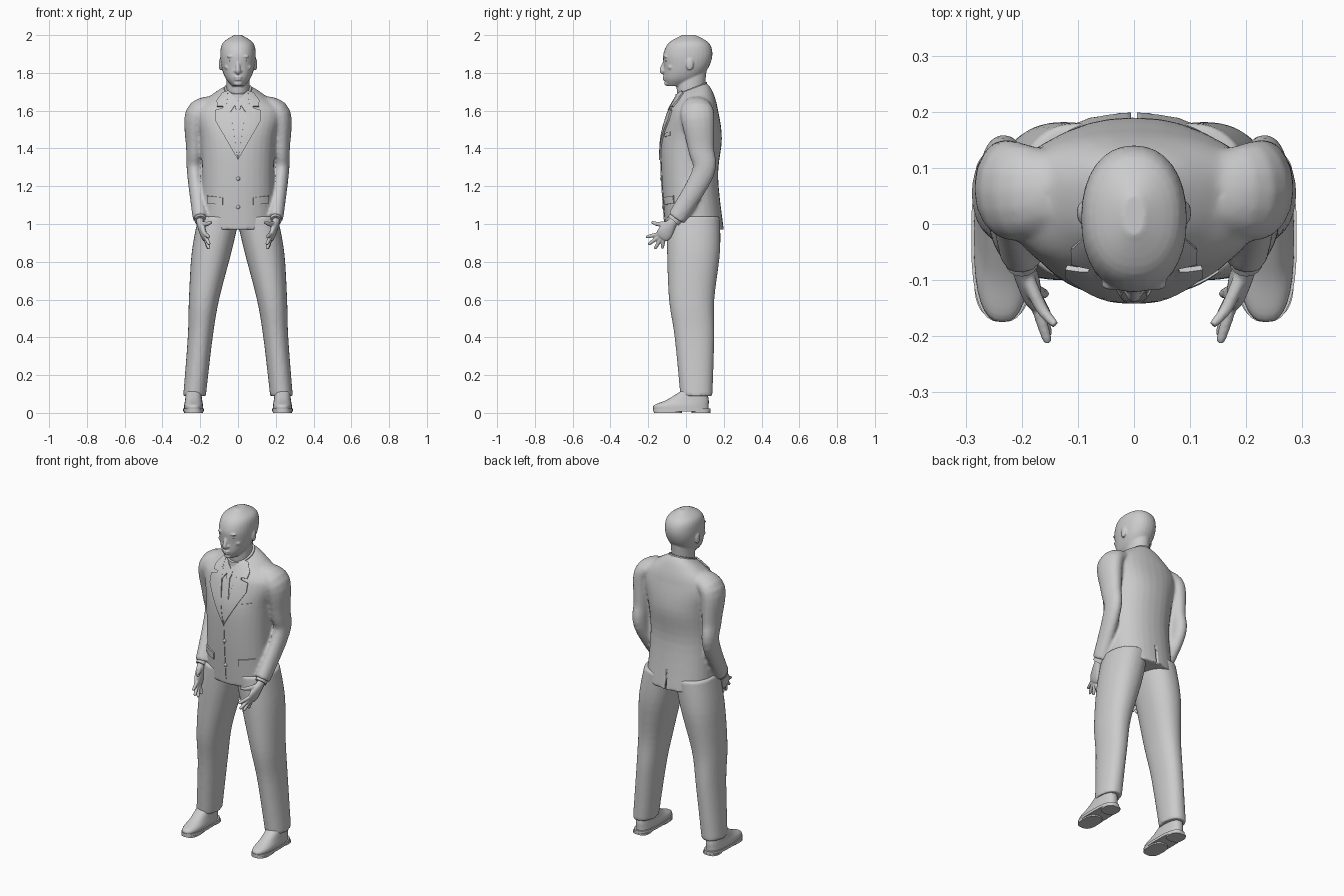
import bpy, bmesh
from math import cos, sin, pi, copysign
from mathutils import Vector, Matrix
from mathutils.bvhtree import BVHTree

default_cube = bpy.data.objects.get("Cube")
if default_cube:
    bpy.data.objects.remove(default_cube)

shade = (0.6, 0.6, 0.6, 1)
grey = bpy.data.materials.new("plain_grey")
grey.use_nodes = True
grey.diffuse_color = shade
grey.node_tree.nodes["Principled BSDF"].inputs["Base Color"].default_value = shade


def flow(rows, steps):
    """Smooth curve of rows passing through the given rows."""
    rows = [Vector(row) for row in rows]
    last = len(rows) - 1
    result = []
    for i in range(last):
        before, start, end, after = rows[max(i - 1, 0)], rows[i], rows[i + 1], rows[min(i + 2, last)]
        for k in range(steps):
            t = k / steps
            leave, arrive = (end - before) / 2, (after - start) / 2
            bend = (start - end) * 2 + leave + arrive
            result.append(start + leave * t + (end - start - leave - bend) * t * t + bend * t ** 3)
    return result + [rows[last]]


def skin(bm, rings):
    """Bridge rings of points and cap both ends."""
    loops = [[bm.verts.new(point) for point in ring] for ring in rings]
    for low, high in zip(loops, loops[1:]):
        for i in range(len(low)):
            bm.faces.new((low[i - 1], low[i], high[i], high[i - 1]))
    bm.faces.new(loops[0])
    bm.faces.new(loops[-1])


def oval(centre, across, along, power, sides):
    def bulge(value):
        return copysign(abs(value) ** (2 / power), value)
    angles = [2 * pi * i / sides for i in range(sides)]
    return [centre + across * bulge(cos(a)) + along * bulge(sin(a)) for a in angles]


def stack(bm, rows, middle=0, power=2.2, steps=5, tilt=lambda z: 0):
    """Level sections, each with z, front, back and half width, and maybe its own middle."""
    rings = []
    for z, front, back, half, *own in flow(rows, steps):
        depth = (back - front) / 2
        centre = Vector((own[0] if own else middle, front + depth, z))
        rings.append(oval(centre, Vector((half, 0, 0)), Vector((0, depth, depth * tilt(z))), power, 32))
    skin(bm, rings)


def limb(bm, rows, sides=16, steps=5):
    """Limb through points, each with x, y, z, sideways and forward thickness."""
    rows = flow(rows, steps)
    points = [row.to_3d() for row in rows]
    rings = []
    for i, point in enumerate(points):
        ahead, behind = points[min(i + 1, len(points) - 1)], points[max(i - 1, 0)]
        course = (ahead - behind).normalized()
        across = (Vector((1, 0, 0)) - course * course.x).normalized()
        rings.append(oval(point, across * rows[i][3], course.cross(across) * rows[i][4], 2, sides))
    skin(bm, rings)


def ball(bm, centre, size):
    place = Matrix.Translation(centre) @ Matrix.Diagonal((*size, 1))
    bmesh.ops.create_uvsphere(bm, u_segments=16, v_segments=10, radius=1, matrix=place)


def mirror_copy(bm):
    """Repeat everything built so far on the other side."""
    copy = bmesh.ops.duplicate(bm, geom=bm.verts[:] + bm.edges[:] + bm.faces[:])
    for item in copy["geom"]:
        if isinstance(item, bmesh.types.BMVert):
            item.co.x = -item.co.x


def finish(name, bm, voxel=0, soften=0):
    bmesh.ops.recalc_face_normals(bm, faces=bm.faces)
    mesh = bpy.data.meshes.new(name)
    bm.to_mesh(mesh)
    bm.free()
    mesh.materials.append(grey)
    part = bpy.data.objects.new(name, mesh)
    bpy.context.collection.objects.link(part)
    bpy.ops.object.select_all(action="DESELECT")
    part.select_set(True)
    bpy.context.view_layer.objects.active = part
    bpy.ops.object.shade_smooth_by_angle(angle=0.7)
    if voxel:
        blend = part.modifiers.new("blend", "REMESH")
        blend.mode, blend.voxel_size, blend.use_smooth_shade = "VOXEL", voxel, True
        smooth = part.modifiers.new("soften", "SMOOTH")
        smooth.iterations = soften
    return part


# Jacket: torso and sleeves blended into one body
bm = bmesh.new()
limb(bm, [(.14, .06, 1.63, .05, .07), (.22, .06, 1.58, .06, .09), (.23, .08, 1.4, .045, .07),
          (.23, .09, 1.27, .04, .06), (.2, -.05, 1.03, .04, .05)])
mirror_copy(bm)
stack(bm, [(.97, -.11, .2, .2), (1.25, -.13, .17, .19), (1.45, -.13, .19, .2), (1.6, -.09, .17, .23),
           (1.68, -.06, .14, .14), (1.72, -.04, .11, .07)], tilt=lambda z: max(0, z - 1.6) * 3)
jacket = finish("jacket", bm, voxel=.009, soften=4)

# Back vent, cut out of the jacket hem
bm = bmesh.new()
slot = Matrix.Translation((0, .21, 1.03)) @ Matrix.Diagonal((.01, .05, .16, 1))
bmesh.ops.create_cube(bm, size=1, matrix=slot)
cutter = finish("vent_cutter", bm)
cutter.hide_render = True
cutter.hide_set(True)
vent = jacket.modifiers.new("vent", "BOOLEAN")
vent.object, vent.operation = cutter, "DIFFERENCE"

bpy.context.view_layer.update()
cloth = BVHTree.FromObject(jacket, bpy.context.evaluated_depsgraph_get())


def patch(name, outline, thick, pair=False):
    """Plate with an x, z outline, laid on the front of the jacket."""
    bm = bmesh.new()
    bm.faces.new([bm.verts.new((x, -1, z)) for x, z in outline])
    bmesh.ops.triangulate(bm, faces=bm.faces)
    for _ in range(3):
        bmesh.ops.subdivide_edges(bm, edges=bm.edges, cuts=1, use_grid_fill=True)
    raised = bmesh.ops.extrude_face_region(bm, geom=bm.faces[:], use_keep_orig=True)["geom"]
    raised = {item for item in raised if isinstance(item, bmesh.types.BMVert)}
    for vert in bm.verts:
        hit, normal, _, _ = cloth.ray_cast(vert.co, Vector((0, 1, 0)))
        lift = thick if vert in raised else -.002
        vert.co = hit + normal * lift if hit else Vector((vert.co.x, -.03 - lift, vert.co.z))
    if pair:
        mirror_copy(bm)
    finish(name, bm)


# Shirt, tie, lapels and pockets
patch("shirt_front", [(-.06, 1.68), (0, 1.36), (.06, 1.68)], .002)
patch("tie", [(-.01, 1.6), (-.03, 1.43), (0, 1.36), (.03, 1.43), (.01, 1.6)], .007)
patch("tie_knot", [(-.02, 1.65), (-.01, 1.6), (.01, 1.6), (.02, 1.65)], .009)
patch("shirt_collar_wing", [(0, 1.65), (.05, 1.7), (.06, 1.66), (.04, 1.59)], .008, pair=True)
patch("lapel", [(.055, 1.69), (0, 1.34), (.12, 1.55), (.12, 1.6), (.08, 1.61)], .009, pair=True)
patch("jacket_collar", [(.05, 1.7), (.06, 1.62), (.11, 1.62), (.11, 1.65), (.08, 1.69)], .009, pair=True)
patch("front_overlap", [(0, 1.34), (-.01, 1.3), (-.01, 1), (0, 1)], .004)
patch("hip_pocket_flap", [(.08, 1.14), (.08, 1.1), (.16, 1.11), (.16, 1.15)], .007, pair=True)
patch("breast_pocket", [(.1, 1.48), (.1, 1.46), (.15, 1.47), (.15, 1.49)], .004)

# Front buttons, set on the cloth
bm = bmesh.new()
for height in (1.24, 1.09):
    spot = cloth.ray_cast(Vector((0, -1, height)), Vector((0, 1, 0)))[0]
    ball(bm, spot, (.011, .008, .011))
finish("front_buttons", bm)

# Sleeve buttons, on the outer back of each cuff
bm = bmesh.new()
for k in range(3):
    ball(bm, (.23, k * .014 - .02, 1.04 + k * .016), (.006, .006, .006))
mirror_copy(bm)
finish("sleeve_buttons", bm)

# Shirt collar band and shirt cuffs
bm = bmesh.new()
stack(bm, [(1.68, -.06, .115, .08), (1.72, -.055, .11, .073)], power=2, tilt=lambda z: .4)
finish("shirt_collar_band", bm)
bm = bmesh.new()
limb(bm, [(.2, -.04, 1.045, .03, .037), (.2, -.067, 1.017, .03, .037)])
mirror_copy(bm)
finish("shirt_cuffs", bm)

# Hands: palm, thumb and a fan of four fingers
bm = bmesh.new()
limb(bm, [(.2, -.04, 1.045, .02, .025), (.2, -.07, 1.01, .02, .026), (.185, -.11, .955, .018, .042),
          (.177, -.13, .93, .012, .035)])
limb(bm, [(.195, -.085, 1, .014, .017), (.165, -.15, 1, .011, .012), (.14, -.18, 1.01, .007, .008)], sides=10)
knuckle = Vector((.183, -.115, .955))
for k, reach in enumerate((.1, .105, .1, .085)):
    fan = .25 + .4 * k
    course = Vector((-.3, -cos(fan), -sin(fan)))
    limb(bm, [(*(knuckle + course * reach * part), width, width)
              for part, width in ((.2, .011), (.7, .01), (.95, .008), (1, .004))], sides=10)
mirror_copy(bm)
finish("hands", bm, voxel=.004, soften=2)

# Trousers
bm = bmesh.new()
stack(bm, [(.09, -.03, .14, .06, .23), (.4, -.06, .15, .066, .2), (.6, -.09, .15, .08, .18),
           (.85, -.1, .18, .105, .14), (1.04, -.1, .18, .11, .1)])
mirror_copy(bm)
finish("trousers", bm, voxel=.009, soften=3)

# Shoes: upper, sole and heel
stance = .235
bm = bmesh.new()
stack(bm, [(.015, -.17, .12, .05), (.04, -.17, .12, .05), (.07, -.1, .12, .045), (.12, -.02, .11, .04)],
      stance, power=2.5)
mirror_copy(bm)
finish("shoe_uppers", bm)
bm = bmesh.new()
for bottom, top, front, back, half in ((.008, .024, -.175, .13, .055), (0, .01, .03, .13, .048),
                                       (0, .01, -.17, -.02, .05)):
    stack(bm, [(bottom, front, back, half), (top, front, back, half)], stance, power=2.7, steps=1)
mirror_copy(bm)
finish("shoe_soles", bm)

# Head: cheeks, brows, nostrils and ears in pairs, then skull, neck, nose, lips and chin
bm = bmesh.new()
ball(bm, (.014, -.115, 1.81), (.009, .009, .008))
ball(bm, (.036, -.108, 1.887), (.026, .011, .006))
ball(bm, (.05, -.08, 1.83), (.022, .018, .016))
ball(bm, (.093, .02, 1.845), (.009, .02, .033))
mirror_copy(bm)
stack(bm, [(1.73, -.1, 0, .03), (1.77, -.115, .07, .065), (1.83, -.117, .12, .087), (1.9, -.12, .14, .094),
           (1.96, -.09, .12, .08), (2, -.02, .05, .02)])
stack(bm, [(1.62, -.03, .1, .06), (1.72, -.05, .1, .06), (1.82, -.04, .11, .06)], power=2)
limb(bm, [(0, -.106, 1.87, .008, .01), (0, -.127, 1.815, .013, .013), (0, -.118, 1.8, .012, .01)])
ball(bm, (0, -.113, 1.778), (.024, .012, .006))
ball(bm, (0, -.111, 1.765), (.02, .012, .007))
ball(bm, (0, -.1, 1.743), (.022, .015, .012))
finish("head", bm, voxel=.005, soften=2)

# Eyes
bm = bmesh.new()
ball(bm, (.035, -.1, 1.864), (.016, .012, .007))
mirror_copy(bm)
finish("eyes", bm)
